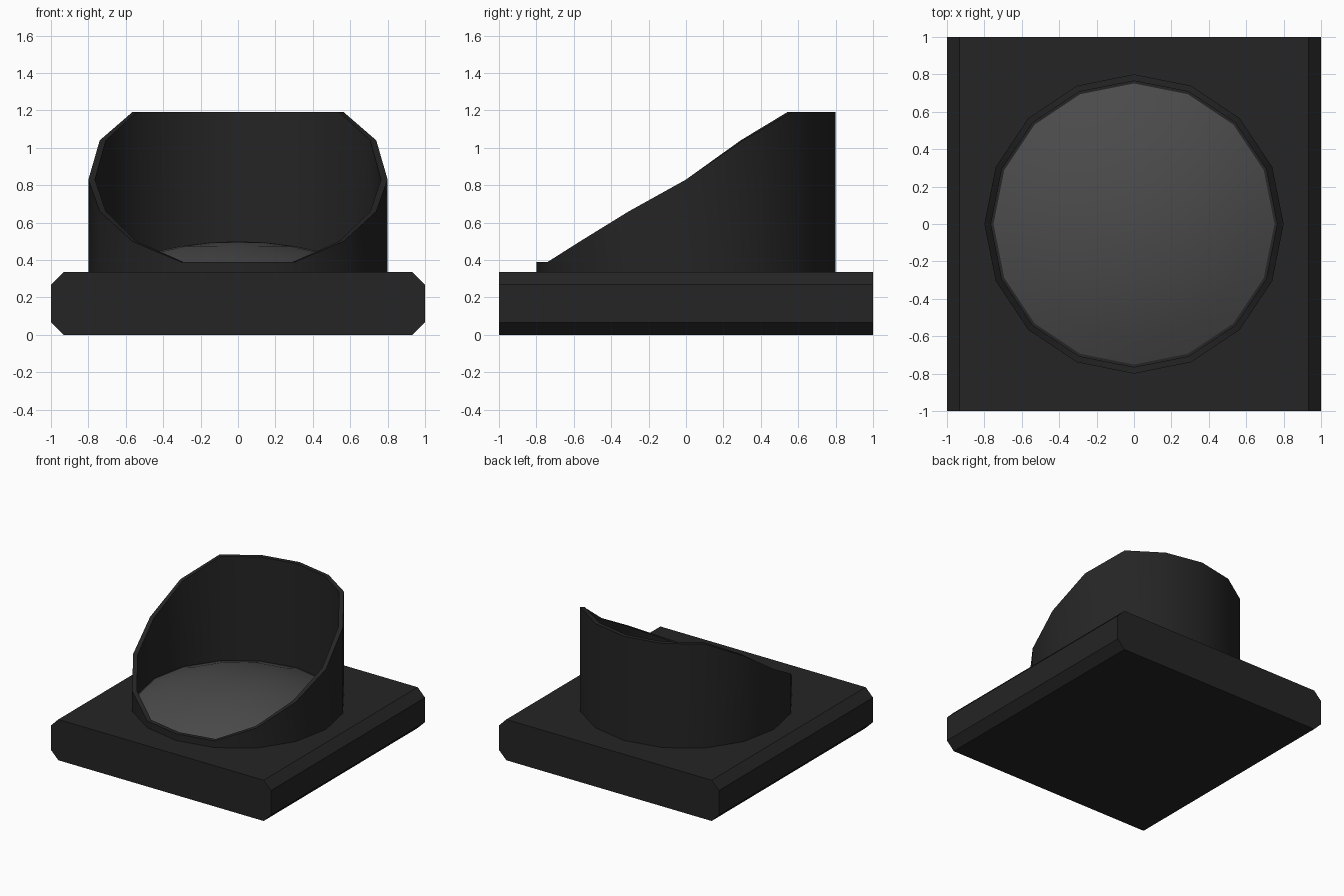
import bpy, bmesh, math

if "Cube" in bpy.data.objects:
    bpy.data.objects.remove(bpy.data.objects["Cube"])

SIDES = 16
BASE_TOP = 0.335


def material(name, rgb):
    m = bpy.data.materials.new(name)
    m.diffuse_color = (*rgb, 1)
    m.use_nodes = True
    m.node_tree.nodes["Principled BSDF"].inputs["Base Color"].default_value = m.diffuse_color
    return m


def finish(name, bm, mat, smooth=False):
    bmesh.ops.recalc_face_normals(bm, faces=bm.faces)
    me = bpy.data.meshes.new(name)
    bm.to_mesh(me)
    bm.free()
    ob = bpy.data.objects.new(name, me)
    bpy.context.collection.objects.link(ob)
    me.materials.append(mat)
    if smooth:
        bpy.ops.object.select_all(action='DESELECT')
        ob.select_set(True)
        bpy.context.view_layer.objects.active = ob
        bpy.ops.object.shade_smooth_by_angle(angle=math.radians(35))
    return ob


def ring(bm, radius, height):
    """Ring of vertices starting at the front; height(i) gives z."""
    out = []
    for i in range(SIDES):
        a = 2 * math.pi * i / SIDES
        out.append(bm.verts.new((radius * math.sin(a), -radius * math.cos(a), height(i))))
    return out


def bridge(bm, a, b):
    for i in range(SIDES):
        j = (i + 1) % SIDES
        bm.faces.new((a[i], a[j], b[j], b[i]))


black = material("black housing", (0.018, 0.018, 0.018))
grey = material("grey lens", (0.07, 0.07, 0.07))

# Base plate: chamfered profile extruded front to back
c = 0.067
profile = [(-1 + c, 0), (1 - c, 0), (1, c), (1, BASE_TOP - c),
           (1 - c, BASE_TOP), (-1 + c, BASE_TOP), (-1, BASE_TOP - c), (-1, c)]
bm = bmesh.new()
face = bm.faces.new([bm.verts.new((x, -1, z)) for x, z in profile])
ext = bmesh.ops.extrude_face_region(bm, geom=[face], use_keep_orig=True)
moved = [g for g in ext['geom'] if isinstance(g, bmesh.types.BMVert)]
bmesh.ops.translate(bm, verts=moved, vec=(0, 2, 0))
finish("base_plate", bm, black)

# Visor: thin tube with a slanted lip, low in front and tall behind
lip = [0.39, 0.39, 0.50, 0.66, 0.83, 1.04, 1.19, 1.19, 1.19]
lip_z = lambda i: lip[min(i, SIDES - i)]
floor_z = lambda i: BASE_TOP - 0.01
bm = bmesh.new()
rings = [ring(bm, 0.80, floor_z), ring(bm, 0.80, lip_z),
         ring(bm, 0.765, lip_z), ring(bm, 0.765, floor_z)]
for k in range(4):
    bridge(bm, rings[k], rings[(k + 1) % 4])
finish("visor", bm, black, True)

# Lens: shallow dome filling the visor
R, top, steps = 1.8, 0.50, 5
bm = bmesh.new()
dome = []
for k in range(1, steps + 1):
    r = 0.765 * k / steps
    z = top - (R - math.sqrt(R * R - r * r))
    dome.append(ring(bm, r, lambda i, z=z: z))
for a, b in zip(dome, dome[1:]):
    bridge(bm, a, b)
tip = bm.verts.new((0, 0, top))
for i in range(SIDES):
    bm.faces.new((tip, dome[0][i], dome[0][(i + 1) % SIDES]))
lens = finish("lens", bm, grey, True)
# An open dome must face upward
if lens.data.polygons[0].normal.z < 0:
    lens.data.flip_normals()
